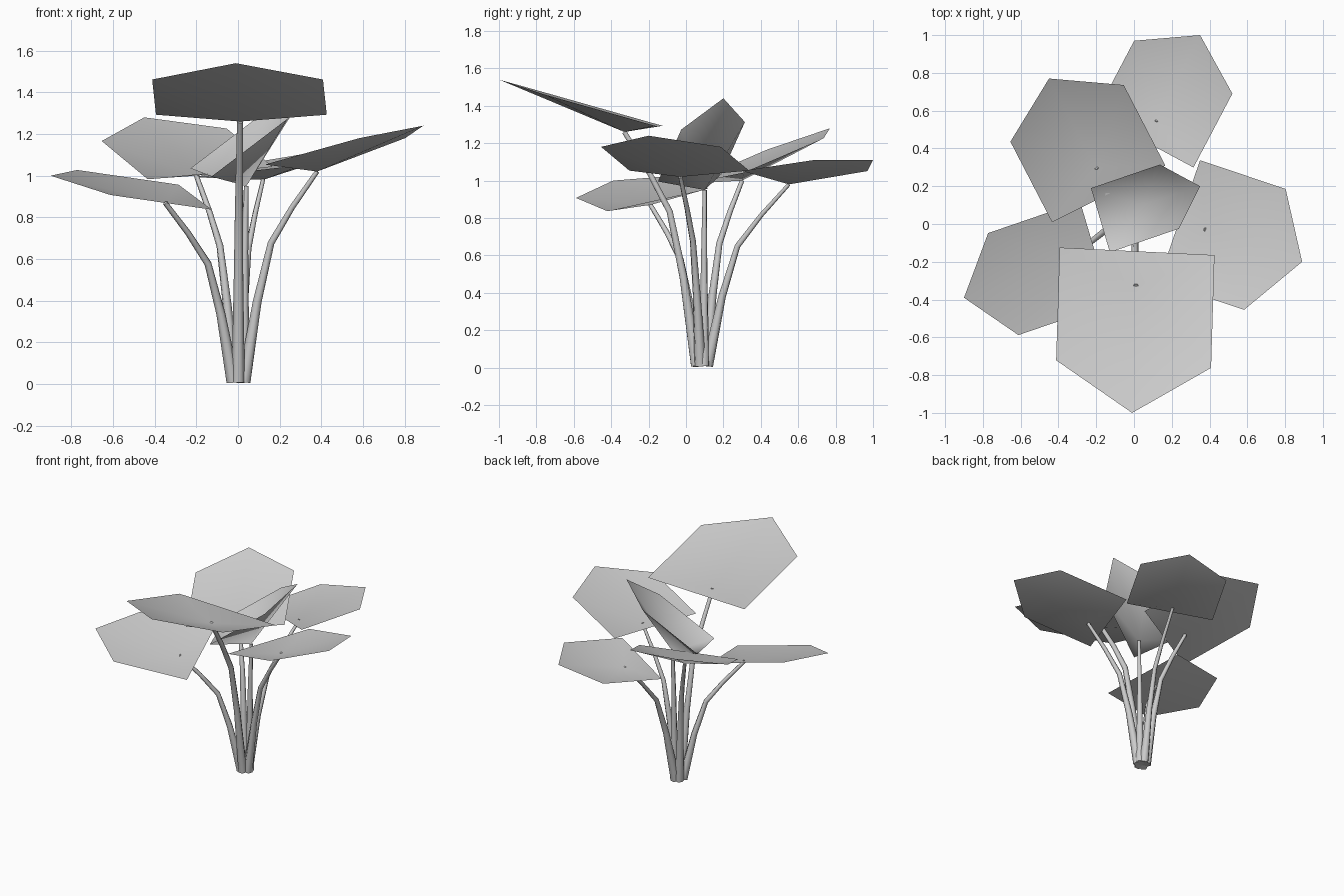
import bpy
import bmesh
from mathutils import Vector

cube = bpy.data.objects.get("Cube")
if cube:
    bpy.data.objects.remove(cube, do_unlink=True)

shade = 0.6
grey = bpy.data.materials.new("plain_grey")
grey.use_nodes = True
grey.diffuse_color = (shade, shade, shade, 1)
grey.node_tree.nodes["Principled BSDF"].inputs["Base Color"].default_value = grey.diffuse_color


def add_object(name, data):
    data.materials.append(grey)
    ob = bpy.data.objects.new(name, data)
    bpy.context.collection.objects.link(ob)


def leaf(name, heart, reach, side, cup):
    """Five-sided cupped leaf: reach runs from heart to tip, side is its half width."""
    normal = reach.cross(side).normalized()
    if normal.z < 0:
        normal.negate()
    lift = normal * reach.length * cup
    # A deeper cup lifts the base edge and draws it in towards the heart
    base = heart + reach * (0.37 * cup - 0.27) + lift
    shoulder = heart + reach * 0.63 + lift * 0.27
    rim = [base + side, shoulder + side, heart + reach, shoulder - side, base - side]

    bm = bmesh.new()
    centre = bm.verts.new(heart)
    ring = [bm.verts.new(p) for p in rim]
    for a, b in zip(ring, ring[1:] + ring[:1]):
        face = bm.faces.new((centre, a, b))
        face.smooth = True
        face.normal_update()
    if sum(f.normal.z for f in bm.faces) < 0:
        bmesh.ops.reverse_faces(bm, faces=bm.faces[:])
    mesh = bpy.data.meshes.new(name)
    bm.to_mesh(mesh)
    bm.free()
    add_object(name, mesh)


def stem(name, heart, tip_radius):
    """Tapered six-sided stalk that leans outwards more and more as it rises."""
    root = Vector((0, 0.085, 0.01))
    outward = (heart - root) * Vector((1, 1, 0)).length
    outward.z = 0
    foot = root + outward.normalized() * 0.03
    curve = bpy.data.curves.new(name, "CURVE")
    curve.dimensions = "3D"
    curve.bevel_depth = 1.0
    curve.bevel_resolution = 1
    curve.use_fill_caps = True
    line = curve.splines.new("POLY")
    line.points.add(len(BENDS) - 1)
    for point, (out, rise) in zip(line.points, BENDS):
        spot = foot.lerp(heart, out)
        spot.z = foot.z + (heart.z - foot.z) * rise
        point.co = (*spot, 1)
        point.radius = 0.032 + (tip_radius - 0.032) * rise ** 0.7
    line.use_smooth = True
    add_object(name, curve)


# Share of the outward lean and of the height at each bend of a stalk
BENDS = [(0, 0), (0.18, 0.38), (0.37, 0.66), (0.66, 0.83), (1, 1)]

# Each leaf: heart position, reach to the tip, half width, cup depth
leaves = {
    "front": ((0.01, -0.33, 1.26), (-0.02, -0.67, 0.28), (0.41, -0.02, 0), 0.14),
    "left": ((0.38, -0.03, 1.02), (0.51, -0.17, 0.22), (0.11, 0.32, 0), 0.15),
    "back": ((0.12, 0.55, 0.98), (0.23, 0.45, 0.13), (0.26, -0.14, 0.03), 0.14),
    "right_back": ((-0.2, 0.3, 1), (-0.25, 0.47, 0.28), (0.3, 0.15, 0.03), 0.14),
    "right_front": ((-0.35, -0.19, 0.87), (-0.55, -0.2, 0.13), (-0.08, 0.27, 0.06), 0.1),
    "middle": ((0.04, 0.1, 0.95), (0.31, 0.1, 0.49), (-0.05, 0.17, 0.02), 0.39),
}

for place, (heart, reach, side, cup) in leaves.items():
    heart, reach, side = Vector(heart), Vector(reach), Vector(side)
    leaf(place + "_leaf", heart, reach, side, cup)
    stem(place + "_stem", heart, reach.length * 0.02)
